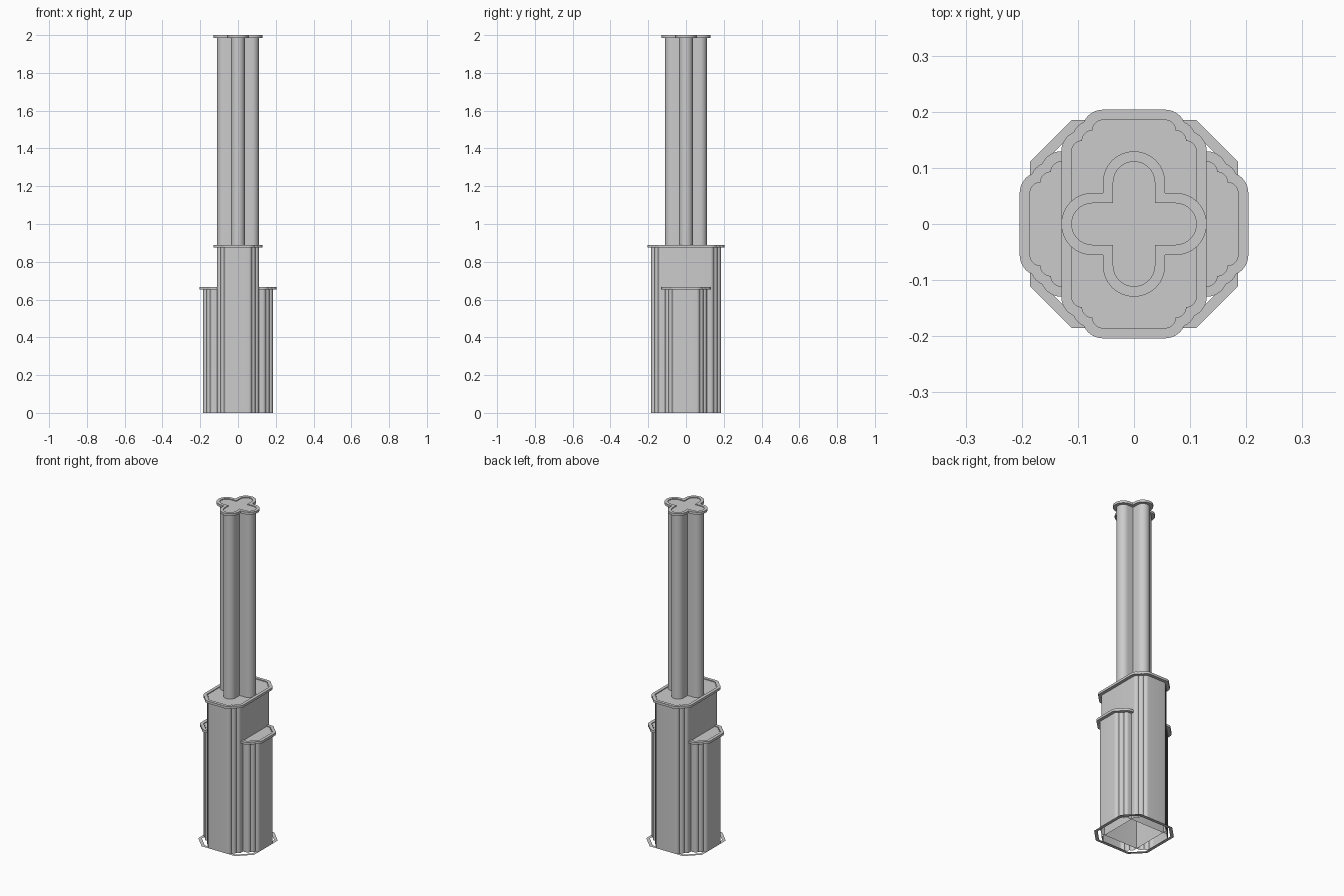
import bpy, bmesh
from math import sin, cos, asin, pi

if "Cube" in bpy.data.objects:
    bpy.data.objects.remove(bpy.data.objects["Cube"])

U = 1 / 54          # basic module of the plan
SEG = 8             # segments per arc


def arc(cx, cy, r, a0, a1, n=SEG):
    return [(cx + r * cos(a0 + (a1 - a0) * i / n), cy + r * sin(a0 + (a1 - a0) * i / n))
            for i in range(n + 1)]


def dedupe(pts):
    return [p for i, p in enumerate(pts)
            if abs(p[0] - pts[i - 1][0]) + abs(p[1] - pts[i - 1][1]) > 1e-6]


def stepped_outline(d, turned):
    # oblong with three scalloped steps at each corner, grown outward by d
    r = U + d
    a = asin(U * 0.5 ** 0.5 / r)
    q = (arc(5 * U, 7 * U, r, 0, pi / 4 + a)
         + arc(4 * U, 8 * U, r, pi / 4 - a, pi / 4 + a)
         + arc(3 * U, 9 * U, r, pi / 4 - a, pi / 2))
    pts = (q + [(-x, y) for x, y in reversed(q)] + [(-x, -y) for x, y in q]
           + [(x, -y) for x, y in reversed(q)])
    pts = dedupe(pts)
    return [(-y, x) for x, y in pts] if turned else pts


def cross_outline(d):
    # four round-ended arms, grown outward by d
    r = 2 * U + d
    arm = arc(4 * U, 0, r, -pi / 2, pi / 2, 2 * SEG) + [(r, r)]
    pts = []
    for _ in range(4):
        pts += arm
        arm = [(-y, x) for x, y in arm]
    return pts


def make_object(name, bm):
    bmesh.ops.recalc_face_normals(bm, faces=bm.faces)
    me = bpy.data.meshes.new(name)
    bm.to_mesh(me)
    bm.free()
    ob = bpy.data.objects.new(name, me)
    bpy.context.collection.objects.link(ob)
    bpy.ops.object.select_all(action='DESELECT')
    ob.select_set(True)
    bpy.context.view_layer.objects.active = ob
    bpy.ops.object.shade_smooth_by_angle(angle=pi / 6)
    return ob


def add_loop(bm, pts, z):
    return [bm.verts.new((x, y, z)) for x, y in pts]


def bridge(bm, a, b):
    n = len(a)
    for i in range(n):
        j = (i + 1) % n
        bm.faces.new((a[i], a[j], b[j], b[i]))


def shaft(name, pts, z0, z1):
    # walls and roof, open underneath
    bm = bmesh.new()
    low, high = add_loop(bm, pts, z0), add_loop(bm, pts, z1)
    bridge(bm, low, high)
    bm.faces.new(high)
    make_object(name, bm)


def cornice(name, inner, outer, z0, z1):
    # closed rim around a shaft top
    bm = bmesh.new()
    loops = [add_loop(bm, p, z) for p, z in
             ((inner, z0), (outer, z0), (outer, z1), (inner, z1))]
    for i in range(4):
        bridge(bm, loops[i], loops[(i + 1) % 4])
    make_object(name, bm)


RIM, SINK = 0.014, 0.005

# Lower and middle blocks: the same plan, one turned a quarter
for name, top, turned in (("lower_block", 36 * U, True), ("middle_block", 48 * U, False)):
    plan = stepped_outline(0, turned)
    shaft(name, plan, 0, top - SINK)
    cornice(name + "_cornice", plan, stepped_outline(U, turned), top - RIM, top)

# Cross-shaped tall shaft
plan = cross_outline(0)
shaft("cross_shaft", plan, 48 * U - SINK, 2 - SINK)
cornice("cross_shaft_cornice", plan, cross_outline(U), 2 - RIM, 2)


# Flat octagonal base ring
def octagon(d):
    a, b = 10 * U - d, 6 * U - d * (2 ** 0.5 - 1)
    return [(a, -b), (a, b), (b, a), (-b, a), (-a, b), (-a, -b), (-b, -a), (b, -a)]


bm = bmesh.new()
bridge(bm, add_loop(bm, octagon(0), 0), add_loop(bm, octagon(U), 0))
make_object("base_ring", bm)
